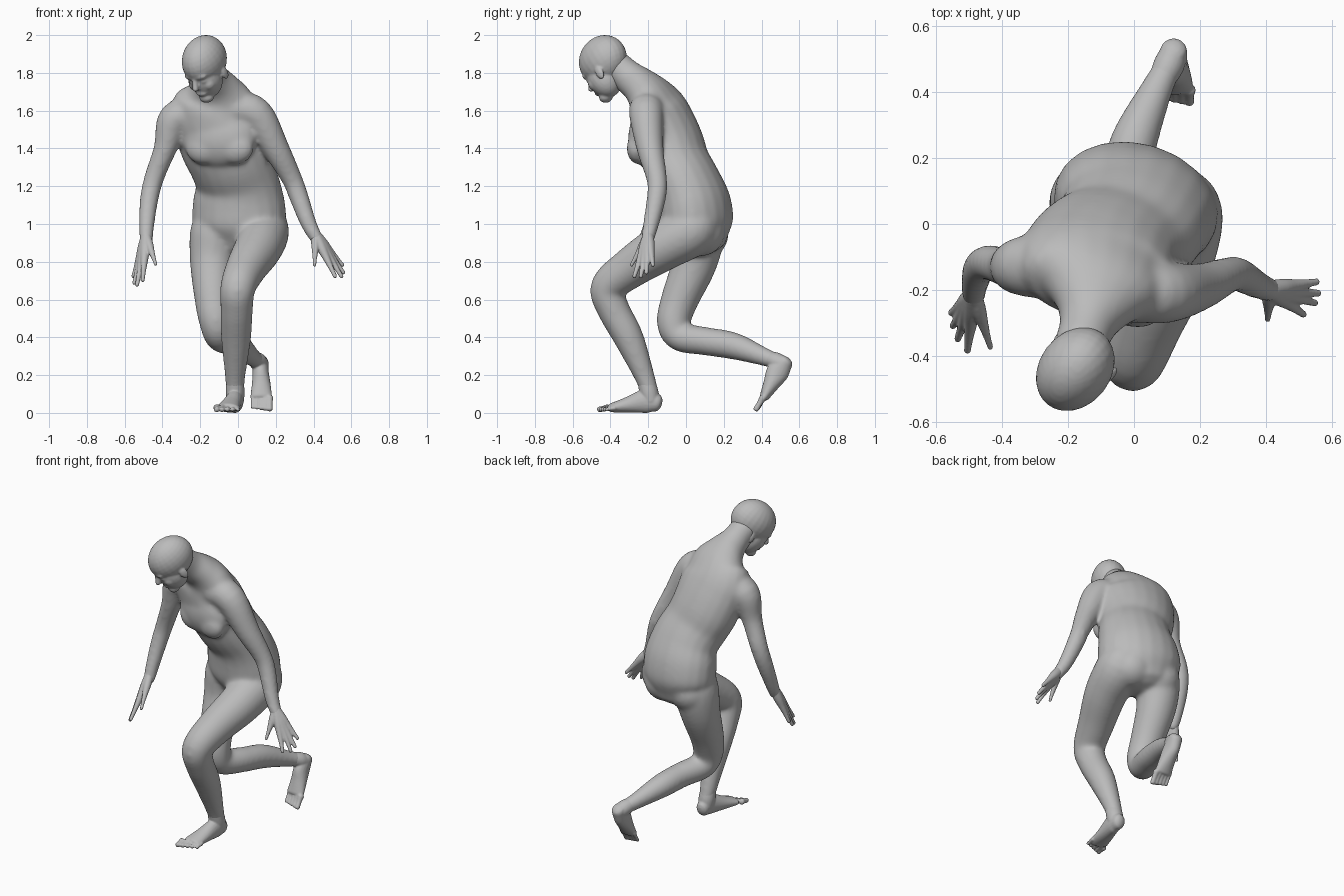
import bpy
import bmesh
from math import radians, sin, cos, pi
from mathutils import Vector, Matrix

cube = bpy.data.objects.get("Cube")
if cube:
    bpy.data.objects.remove(cube, do_unlink=True)

skin = bpy.data.materials.new("plain grey")
skin.use_nodes = True
grey = (0.5, 0.5, 0.5, 1)
skin.diffuse_color = grey
skin.node_tree.nodes["Principled BSDF"].inputs["Base Color"].default_value = grey

RING, STEPS = 20, 5


def spline(points):
    """Smooth path through points of x, y, z and one or two radii."""
    keys = [Vector(p if len(p) == 5 else (*p, p[3])) for p in points]
    keys = [keys[0]] + keys + [keys[-1]]
    path = []
    for a, b, c, d in zip(keys, keys[1:], keys[2:], keys[3:]):
        for i in range(STEPS):
            t = i / STEPS
            path.append(b + (c - a) * (t / 2)
                        + (a * 2 - b * 5 + c * 4 - d) * (t * t / 2)
                        + (b * 3 - a - c * 3 + d) * (t ** 3 / 2))
    return path + [keys[-1]]


def tube(bm, points, side=(1, 0, 0)):
    """Closed, round-ended loft of ellipses; side is the direction of the first radius."""
    path = spline(points)
    spots = [p.to_3d() for p in path]
    last = len(path) - 1
    sections = []
    for i, p in enumerate(path):
        along = (spots[min(i + 1, last)] - spots[max(i - 1, 0)]).normalized()
        sections.append((spots[i], along, p[3], p[4]))

    def cap(section, sign):
        centre, along, a, b = section
        return [(centre + along * (sign * b * 0.6 * sin(radians(g))), along,
                 a * cos(radians(g)), b * cos(radians(g))) for g in (30, 58, 82)]

    sections = cap(sections[0], -1)[::-1] + sections + cap(sections[-1], 1)
    rings = []
    for centre, along, a, b in sections:
        u = Vector(side)
        u = (u - along * u.dot(along)).normalized()
        v = along.cross(u)
        angles = [2 * pi * k / RING for k in range(RING)]
        rings.append([bm.verts.new(centre + u * (a * cos(g)) + v * (b * sin(g)))
                      for g in angles])
    for low, high in zip(rings, rings[1:]):
        for k in range(RING):
            n = (k + 1) % RING
            bm.faces.new((low[k], low[n], high[n], high[k]))
    bm.faces.new(rings[0][::-1])
    bm.faces.new(rings[-1])


def ball(bm, centre, radii, turn=Matrix()):
    size = Matrix.Diagonal((*radii, 1))
    bmesh.ops.create_uvsphere(bm, u_segments=24, v_segments=16, radius=1,
                              matrix=Matrix.Translation(centre) @ turn @ size)


def finish(name, bm, voxel, rounds):
    """Fuse the overlapping volumes into one soft surface."""
    bmesh.ops.recalc_face_normals(bm, faces=bm.faces)
    mesh = bpy.data.meshes.new(name)
    bm.to_mesh(mesh)
    bm.free()
    mesh.materials.append(skin)
    obj = bpy.data.objects.new(name, mesh)
    bpy.context.collection.objects.link(obj)
    fuse = obj.modifiers.new("fuse", 'REMESH')
    fuse.mode = 'VOXEL'
    fuse.voxel_size = voxel
    fuse.use_smooth_shade = True
    soften = obj.modifiers.new("soften", 'SMOOTH')
    soften.factor = 0.5
    soften.iterations = rounds


# Body: torso leaning forward and twisted towards the right
body = bmesh.new()
across = (1, -0.3, 0)
turn = Matrix.Rotation(radians(-17), 4, 'Z')
tube(body, [(0, .07, .92, .2, .15), (.005, .06, 1, .25, .186), (.005, .045, 1.11, .25, .187),
            (-.005, .007, 1.22, .228, .172), (-.045, -.048, 1.32, .22, .172),
            (-.085, -.082, 1.42, .23, .174), (-.108, -.12, 1.52, .24, .168),
            (-.118, -.15, 1.6, .24, .152), (-.11, -.19, 1.675, .2, .122),
            (-.12, -.24, 1.73, .135, .1), (-.14, -.305, 1.78, .088, .088),
            (-.162, -.372, 1.84, .082, .082)], across)
ball(body, (-.1, -.19, 1.455), (.205, .105, .16), turn)
for centre in ((-.18, -.205, 1.4), (-.015, -.25, 1.4)):
    ball(body, centre, (.1, .06, .085), turn)
for centre in ((-.1, .1, .945), (.09, .08, .955)):
    ball(body, centre, (.13, .125, .125), turn)

# Arms
tube(body, [(-.22, -.13, 1.585, .1), (-.335, -.128, 1.55, .092), (-.385, -.13, 1.4, .062),
            (-.445, -.117, 1.24, .053), (-.472, -.14, 1.12, .049),
            (-.485, -.195, .97, .04), (-.485, -.225, .9, .034)])
tube(body, [(-.02, -.2, 1.61, .1), (.095, -.21, 1.58, .092), (.2, -.19, 1.4, .072),
            (.285, -.155, 1.24, .055), (.32, -.155, 1.15, .052),
            (.375, -.185, 1, .043), (.425, -.205, .91, .034)])

# Front leg, bent and planted
tube(body, [(.115, .07, 1.07, .09), (.133, .035, .975, .137), (.11, -.12, .88, .128),
            (.045, -.29, .77, .109), (0, -.412, .665, .094), (-.007, -.385, .55, .086),
            (-.01, -.305, .4, .08), (-.015, -.222, .2, .055), (-.015, -.19, .1, .045),
            (-.015, -.19, .06, .035)])

# Trailing leg, knee low and shin reaching back
tube(body, [(-.1, .06, 1.08, .1), (-.118, .068, .96, .135), (-.135, .047, .8, .12),
            (-.13, -.033, .6, .1), (-.115, -.065, .48, .09), (-.095, -.03, .405, .08),
            (-.04, .1, .38, .075), (0, .25, .355, .072), (.065, .4, .302, .051),
            (.105, .48, .272, .041), (.115, .5, .26, .032)])
finish("body", body, .011, 16)


# Hands: each finger runs from the wrist through the palm to its tip
def hand(name, wrist, tips):
    bm = bmesh.new()
    wrist = Vector(wrist)
    for i, tip in enumerate(tips):
        tip = Vector(tip)
        thumb = i == len(tips) - 1
        stops = zip((0, .28, .52, .78, 1), (.029, .027, .02, .0135, .0105))
        tube(bm, [(*wrist.lerp(tip, t), r * (0.85 if thumb else 1)) for t, r in stops])
    finish(name, bm, .005, 3)


hand("right_hand", (-.485, -.215, .935),
     [(-.555, -.27, .72), (-.55, -.31, .685), (-.535, -.35, .675),
      (-.505, -.385, .7), (-.435, -.375, .785)])
hand("left_hand", (.412, -.2, .94),
     [(.555, -.175, .78), (.56, -.21, .74), (.55, -.24, .72),
      (.515, -.275, .72), (.405, -.29, .78)])


# Feet: an ankle, a flattened loft and five toes fanned across the ball
def foot(name, ankle, sole, big, small):
    bm = bmesh.new()
    tube(bm, ankle)
    tube(bm, sole)
    big, small = Vector(big), Vector(small)
    reach = Vector(sole[-1][:3]) - (big + small) / 2
    for i in range(5):
        tip = big.lerp(small, i / 4)
        size = .0165 - .0014 * i
        tube(bm, [(*(tip + reach), size * 1.2), (*(tip + reach * .5), size * .9),
                  (*tip, size * .95)])
    finish(name, bm, .005, 6)


foot("left_foot",
     [(-.015, -.212, .17, .046), (-.015, -.196, .11, .05), (-.013, -.185, .06, .045)],
     [(-.012, -.155, .053, .04, .048), (-.015, -.21, .063, .043, .064),
      (-.038, -.31, .042, .052, .042), (-.055, -.395, .027, .06, .024)],
     (-.113, -.462, .018), (0, -.425, .017))
foot("right_foot",
     [(.085, .44, .287, .041), (.105, .48, .272, .047), (.118, .51, .255, .044)],
     [(.12, .525, .272, .041, .044), (.12, .485, .215, .043, .06),
      (.123, .45, .15, .05, .043), (.123, .415, .085, .058, .026)],
     (.168, .37, .018), (.078, .385, .028))

# Head: shaped upright, then turned to the right and nodded down
head = bmesh.new()
ball(head, (0, 0, 0), (.109, .142, .127))
ball(head, (0, -.052, -.082), (.09, .087, .11))
ball(head, (0, -.1, -.167), (.042, .036, .032))
ball(head, (0, -.114, -.02), (.07, .026, .026))
ball(head, (0, -.128, -.126), (.032, .014, .016))
tube(head, [(0, -.128, -.025, .012), (0, -.145, -.058, .014), (0, -.157, -.08, .016)])
for s in (-1, 1):
    ball(head, (s * .036, -.115, -.052), (.022, .015, .014))
    ball(head, (s * .045, -.087, -.088), (.037, .04, .04))
    ball(head, (s * .097, 0, -.085), (.012, .024, .038))
pose = (Matrix.Translation((-.178, -.44, 1.868)) @ Matrix.Rotation(radians(-37), 4, 'Z')
        @ Matrix.Rotation(radians(37), 4, 'X'))
bmesh.ops.transform(head, matrix=pose, verts=head.verts)
finish("head", head, .006, 6)
